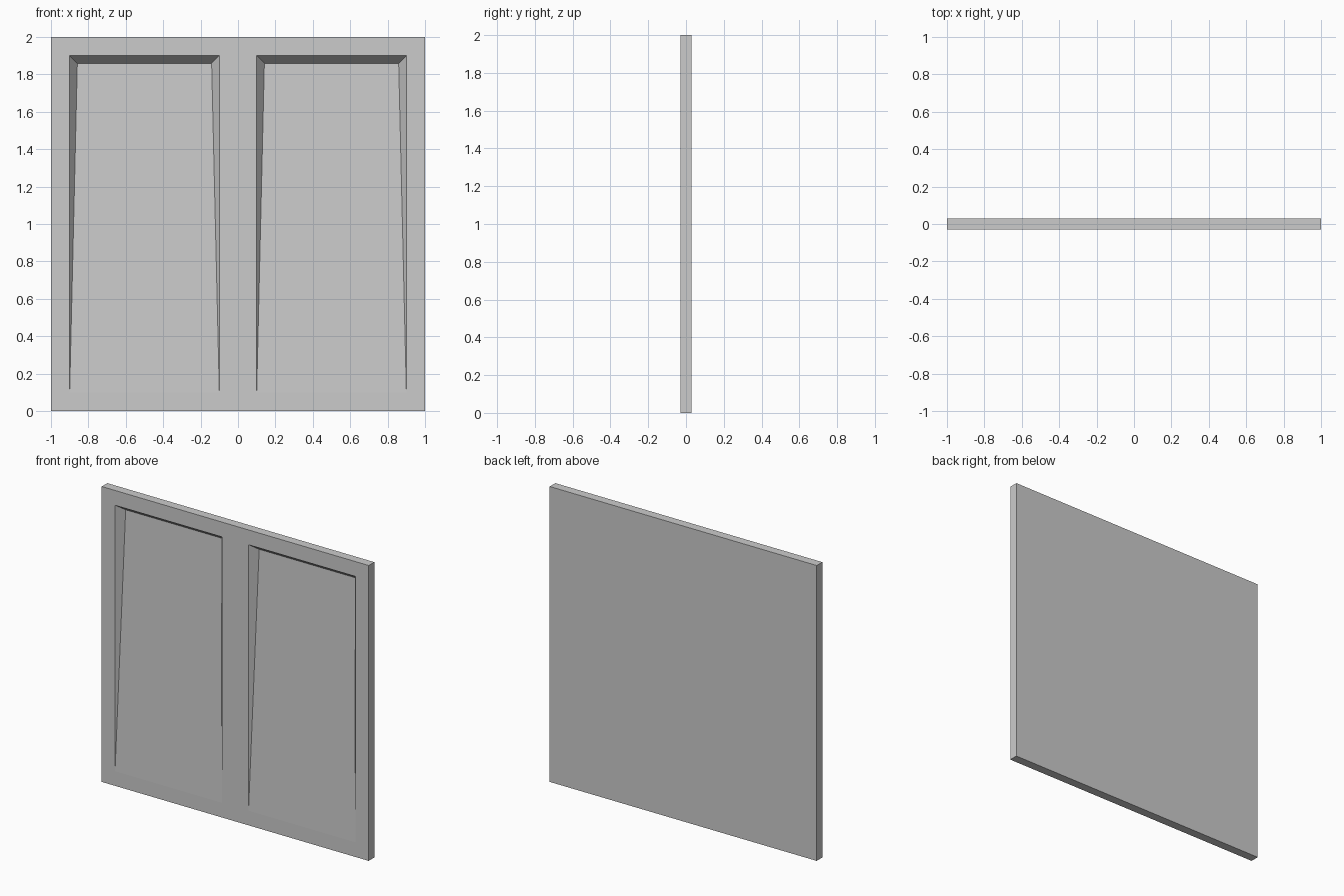
import bpy, bmesh
from mathutils import Vector

if "Cube" in bpy.data.objects:
    bpy.data.objects.remove(bpy.data.objects["Cube"])

THICK, INSET, DEPTH = 0.06, 0.058, 0.055

# Slab standing on the ground
bm = bmesh.new()
bmesh.ops.create_cube(bm, size=1)
for v in bm.verts:
    v.co = Vector((v.co.x * 2, v.co.y * THICK, v.co.z * 2 + 1))

# Cut lines outlining the two panels
cuts = [((x, 0, 0), (1, 0, 0)) for x in (-0.9, -0.1, 0.1, 0.9)]
cuts += [((0, 0, z), (0, 0, 1)) for z in (0.1, 1.9)]
for co, no in cuts:
    bmesh.ops.bisect_plane(bm, geom=bm.verts[:] + bm.edges[:] + bm.faces[:],
                           plane_co=co, plane_no=no)

# Recessed panels: deep at the top, tapering out to nothing at the bottom
bm.normal_update()
panels = []
for f in bm.faces:
    c = f.calc_center_median()
    if f.normal.y < -0.9 and abs(abs(c.x) - 0.5) < 0.01 and abs(c.z - 1) < 0.01:
        panels.append(f)
bmesh.ops.inset_individual(bm, faces=panels, thickness=INSET)
for f in panels:
    cx = f.calc_center_median().x
    for v in f.verts:
        if v.co.z > 1:
            v.co.y += DEPTH
        else:
            v.co.x = cx + (0.4 if v.co.x > cx else -0.4)
            v.co.z = 0.1
bmesh.ops.remove_doubles(bm, verts=bm.verts[:], dist=0.001)
bmesh.ops.recalc_face_normals(bm, faces=bm.faces[:])

mesh = bpy.data.meshes.new("panelled_slab")
bm.to_mesh(mesh)
bm.free()
slab = bpy.data.objects.new("panelled_slab", mesh)
bpy.context.collection.objects.link(slab)
